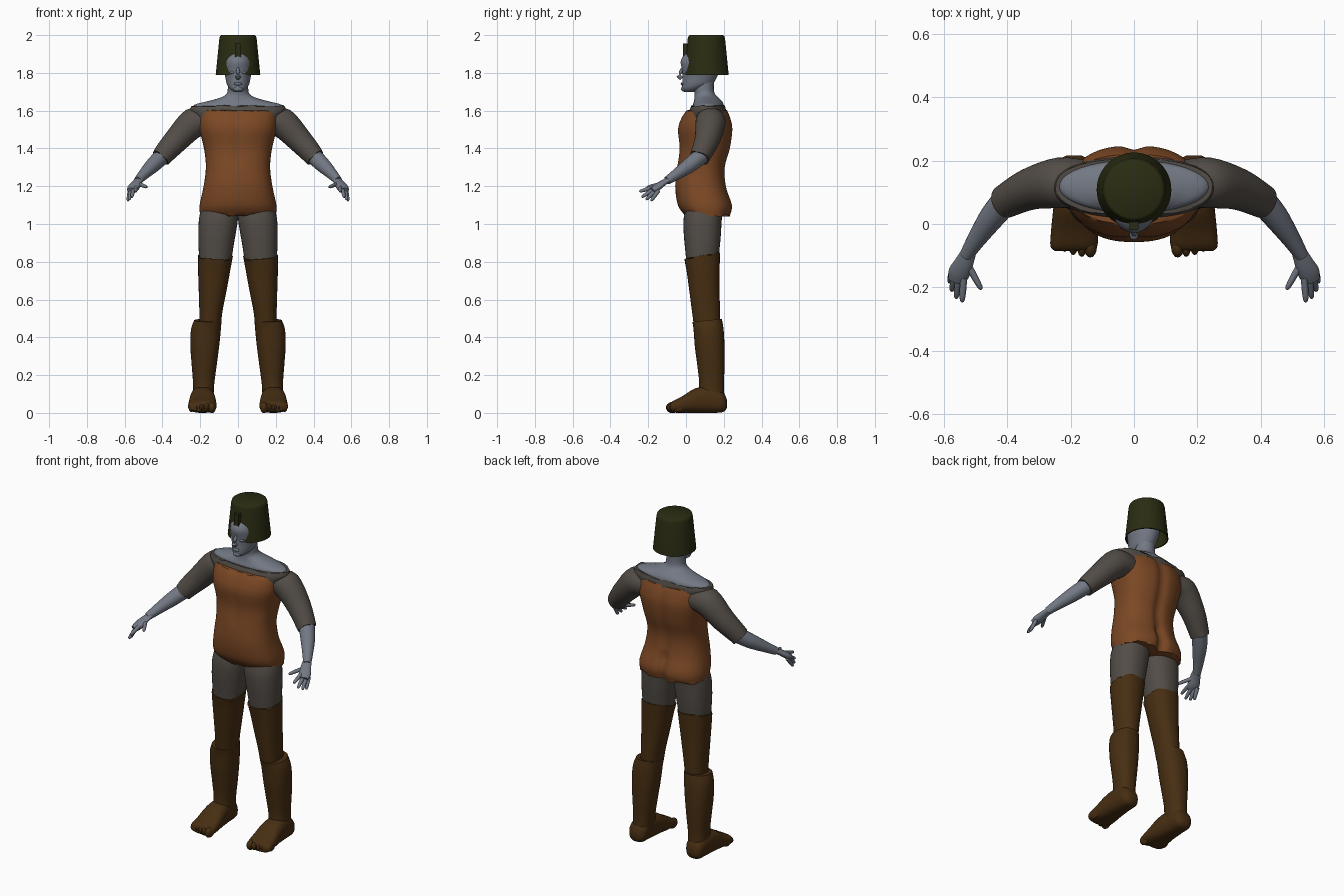
import bpy
import bmesh
import math
import random
from mathutils import Vector, Matrix

random.seed(4)
if "Cube" in bpy.data.objects:
    bpy.data.objects.remove(bpy.data.objects["Cube"], do_unlink=True)


def make_material(name, rgb):
    mat = bpy.data.materials.new(name)
    mat.use_nodes = True
    colour = (*rgb, 1)
    mat.diffuse_color = colour
    mat.node_tree.nodes["Principled BSDF"].inputs["Base Color"].default_value = colour
    return mat


SKIN = make_material("grey skin", (.17, .19, .23))
CLOTH = make_material("grey brown cloth", (.085, .073, .062))
LEATHER = make_material("orange brown leather", (.2, .065, .018))
BOOT = make_material("dark brown boot", (.062, .027, .006))
IRON = make_material("dark olive helmet", (.023, .025, .006))


def finish(name, bm, mat, mirror=False):
    """Turn a bmesh into a smooth shaded object, optionally mirrored in x."""
    bmesh.ops.recalc_face_normals(bm, faces=bm.faces)
    mesh = bpy.data.meshes.new(name)
    bm.to_mesh(mesh)
    bm.free()
    mesh.materials.append(mat)
    obj = bpy.data.objects.new(name, mesh)
    bpy.context.collection.objects.link(obj)
    bpy.ops.object.select_all(action='DESELECT')
    obj.select_set(True)
    bpy.context.view_layer.objects.active = obj
    bpy.ops.object.shade_smooth_by_angle(angle=math.radians(40))
    if mirror:
        obj.modifiers.new("Mirror", 'MIRROR')
    return obj


def refine(sections, steps):
    """Catmull-Rom interpolation of (centre, half axis u, half axis v)."""
    result = []
    last = len(sections) - 1
    for i in range(last):
        quad = [sections[max(0, min(last, i + k))] for k in (-1, 0, 1, 2)]
        for s in range(steps):
            t = s / steps
            result.append([
                .5 * (2 * b + (c - a) * t + (2 * a - 5 * b + 4 * c - d) * t * t
                      + (3 * b - a - 3 * c + d) * t ** 3)
                for a, b, c, d in zip(*quad)])
    result.append(sections[-1])
    return result


def loft(name, sections, mat, sides=24, steps=4, power=2.0, jag=(0, 0),
         mirror=False):
    """Skin a row of superellipse sections; jag makes the end hems ragged."""
    bm = bmesh.new()
    rings = []
    rows = refine(sections, steps)
    for r, (centre, u, v) in enumerate(rows):
        ragged = jag[0] if r == 0 else jag[1] if r == len(rows) - 1 else 0
        ring = []
        shift = 0
        for k in range(sides):
            angle = math.tau * k / sides
            c, s = math.cos(angle), math.sin(angle)
            if k % 2 == 0:
                shift = random.uniform(-ragged, ragged)
            point = (centre + u * math.copysign(abs(c) ** (2 / power), c)
                     + v * math.copysign(abs(s) ** (2 / power), s))
            ring.append(bm.verts.new(point + Vector((0, 0, shift))))
        rings.append(ring)
    for low, high in zip(rings, rings[1:]):
        for k in range(sides):
            n = (k + 1) % sides
            bm.faces.new((low[k], low[n], high[n], high[k]))
    bm.faces.new(rings[0])
    bm.faces.new(rings[-1])
    return finish(name, bm, mat, mirror)


def column(rows):
    """Upright sections from (z, x0, x1, y0, y1, optional tilt)."""
    return [(Vector(((x0 + x1) / 2, (y0 + y1) / 2, z)),
             Vector(((x1 - x0) / 2, 0, 0)),
             Vector((0, (y1 - y0) / 2, tilt[0] if tilt else 0)))
            for z, x0, x1, y0, y1, *tilt in rows]


def centred(rows):
    """Upright sections symmetric in x from (z, half width, y0, y1)."""
    return column([(z, -h, h, y0, y1) for z, h, y0, y1 in rows])


def limb(points, flat=1.0):
    """Sections across a path of (x, y, z, radius)."""
    places = [Vector(p[:3]) for p in points]
    sections = []
    for i, place in enumerate(places):
        along = places[min(i + 1, len(places) - 1)] - places[max(i - 1, 0)]
        side = along.cross(Vector((0, 0, 1))).normalized()
        up = side.cross(along).normalized()
        sections.append((place, side * points[i][3], up * points[i][3] * flat))
    return sections


def ellipsoid(name, centre, size, mat, mirror=False):
    bm = bmesh.new()
    bmesh.ops.create_uvsphere(bm, u_segments=16, v_segments=10, radius=1,
                              matrix=Matrix.Translation(centre) @ Matrix.Diagonal((*size, 1)))
    return finish(name, bm, mat, mirror)


# Vest, with a spine groove and seat crease pressed into it
vest = loft("vest", centred([
    (1.045, .2, -.005, .235), (1.1, .203, -.043, .246), (1.2, .182, -.057, .214),
    (1.3, .17, -.048, .208), (1.4, .18, -.036, .235), (1.5, .204, -.044, .248),
    (1.56, .206, -.026, .237), (1.6, .2, .0, .22)]),
    LEATHER, sides=96, power=2.4, jag=(.008, .006))
for vert in vest.data.vertices:
    x, y, z = vert.co
    groove = math.exp(-(x / .028) ** 2)
    if y > .1:
        vert.co.y -= groove * (.03 if z < 1.18 else .014)
    elif z > 1.3:
        vert.co.y += groove * .006

# Shirt yoke and sleeves
loft("shirt_yoke", centred([
    (1.5, .19, -.01, .22), (1.56, .22, .005, .215), (1.6, .25, .018, .212),
    (1.625, .247, .028, .206)]), CLOTH, sides=64, power=2.3, jag=(0, .008))
loft("sleeves", limb([
    (.15, .13, 1.54, .072), (.235, .13, 1.535, .08), (.33, .11, 1.44, .066),
    (.41, .07, 1.35, .053)]), CLOTH, sides=32, jag=(0, .006), mirror=True)

# Bare shoulders, neck and head
loft("shoulders_and_neck", centred([
    (1.59, .24, .03, .205), (1.63, .232, .036, .2), (1.65, .16, .042, .19),
    (1.67, .09, .045, .17), (1.69, .06, .045, .153), (1.72, .054, .04, .147),
    (1.77, .053, .04, .15)]), SKIN, sides=40)
loft("head", centred([
    (1.7, .022, -.01, .05), (1.715, .042, -.021, .09), (1.74, .059, -.02, .14),
    (1.78, .068, -.019, .165), (1.82, .077, -.022, .18), (1.86, .075, -.028, .182),
    (1.895, .06, -.01, .17), (1.92, .035, .03, .14)]), SKIN, sides=36)
loft("nose", limb([
    (0, -.018, 1.825, .007), (0, -.03, 1.8, .009), (0, -.037, 1.783, .013),
    (0, -.024, 1.77, .01)]), SKIN, sides=12)
ellipsoid("lips", (0, -.02, 1.742), (.022, .008, .008), SKIN)
ellipsoid("chin", (0, -.01, 1.715), (.024, .016, .015), SKIN)
ellipsoid("eyes", (.03, -.006, 1.803), (.014, .012, .009), SKIN, mirror=True)

# Hollow bucket helmet with a nasal bar
loft("helmet", centred([(z, r, .108 - r, .108 + r) for z, r in (
    (1.97, .09), (1.79, .111), (1.79, .118), (1.98, .099), (1.995, .095), (2.0, .088))]),
    IRON, sides=48, steps=1)
bar = bmesh.new()
bmesh.ops.create_cube(bar, size=1, matrix=Matrix.Translation((0, -.002, 1.915))
                      @ Matrix.Diagonal((.03, .03, .08, 1)))
finish("nasal_bar", bar, IRON)

# Forearms and hands
loft("forearms", limb([
    (.4, .08, 1.36, .044), (.45, .02, 1.312, .04), (.5, -.052, 1.262, .029),
    (.53, -.1, 1.23, .022)]), SKIN, mirror=True)
loft("palms", limb([
    (.52, -.085, 1.24, .023), (.538, -.125, 1.215, .03), (.553, -.155, 1.193, .034),
    (.562, -.18, 1.178, .026)], flat=.55), SKIN, mirror=True)
digits = {
    "index_fingers": ((.538, -.17, 1.195), (.543, -.247, 1.172)),
    "middle_fingers": ((.553, -.168, 1.185), (.562, -.235, 1.142)),
    "ring_fingers": ((.566, -.16, 1.178), (.576, -.212, 1.128)),
    "little_fingers": ((.573, -.145, 1.178), (.583, -.185, 1.122)),
    "thumbs": ((.527, -.125, 1.213), (.482, -.207, 1.195)),
}
for name, (base, tip) in digits.items():
    base, tip = Vector(base), Vector(tip)
    path = [(*base.lerp(tip, t), r) for t, r in
            ((0, .011), (.5, .0105), (.9, .008), (1, .003))]
    loft(name, limb(path), SKIN, sides=12, steps=2, mirror=True)

# Shorts
loft("shorts", column([
    (1.1, 0, .19, .005, .2), (1.03, 0, .206, -.012, .19), (.95, .012, .21, -.012, .185),
    (.88, .024, .209, -.006, .179), (.8, .036, .204, .002, .17)]),
    CLOTH, sides=32, power=2.2, mirror=True)

# Long boots: thigh piece, calf piece, foot and toes
loft("boot_thighs", column([
    (.83, .027, .211, -.008, .18, .02), (.75, .042, .211, .004, .178, .005),
    (.65, .06, .208, .017, .177), (.55, .08, .205, .03, .18), (.46, .092, .205, .042, .18)]),
    BOOT, sides=32, power=2.2, jag=(.007, 0), mirror=True)
loft("boot_calves", column([
    (.49, .087, .232, .034, .19, .008), (.44, .091, .249, .04, .199), (.35, .1, .252, .047, .204),
    (.25, .113, .245, .06, .204), (.15, .126, .238, .07, .201), (.06, .13, .243, .06, .205)]),
    BOOT, sides=32, power=2.2, mirror=True)
foot_rows = [
    (.216, .165, .215, .025, .07), (.195, .138, .24, .004, .11), (.13, .13, .248, 0, .14),
    (.05, .12, .255, 0, .13), (-.02, .114, .262, 0, .088), (-.07, .116, .264, .002, .062),
    (-.085, .13, .25, .01, .045)]
loft("feet", [(Vector(((x0 + x1) / 2, y, (z0 + z1) / 2)), Vector(((x1 - x0) / 2, 0, 0)),
               Vector((0, 0, (z1 - z0) / 2))) for y, x0, x1, z0, z1 in foot_rows],
     BOOT, sides=32, power=2.5, mirror=True)
for i in range(5):
    width = .021 if i == 0 else .015
    ellipsoid(f"toes_{i + 1}", (.138 + .027 * i, -.072 + .004 * i * i / 2, .028),
              (width, .034, width + .009), BOOT, mirror=True)
